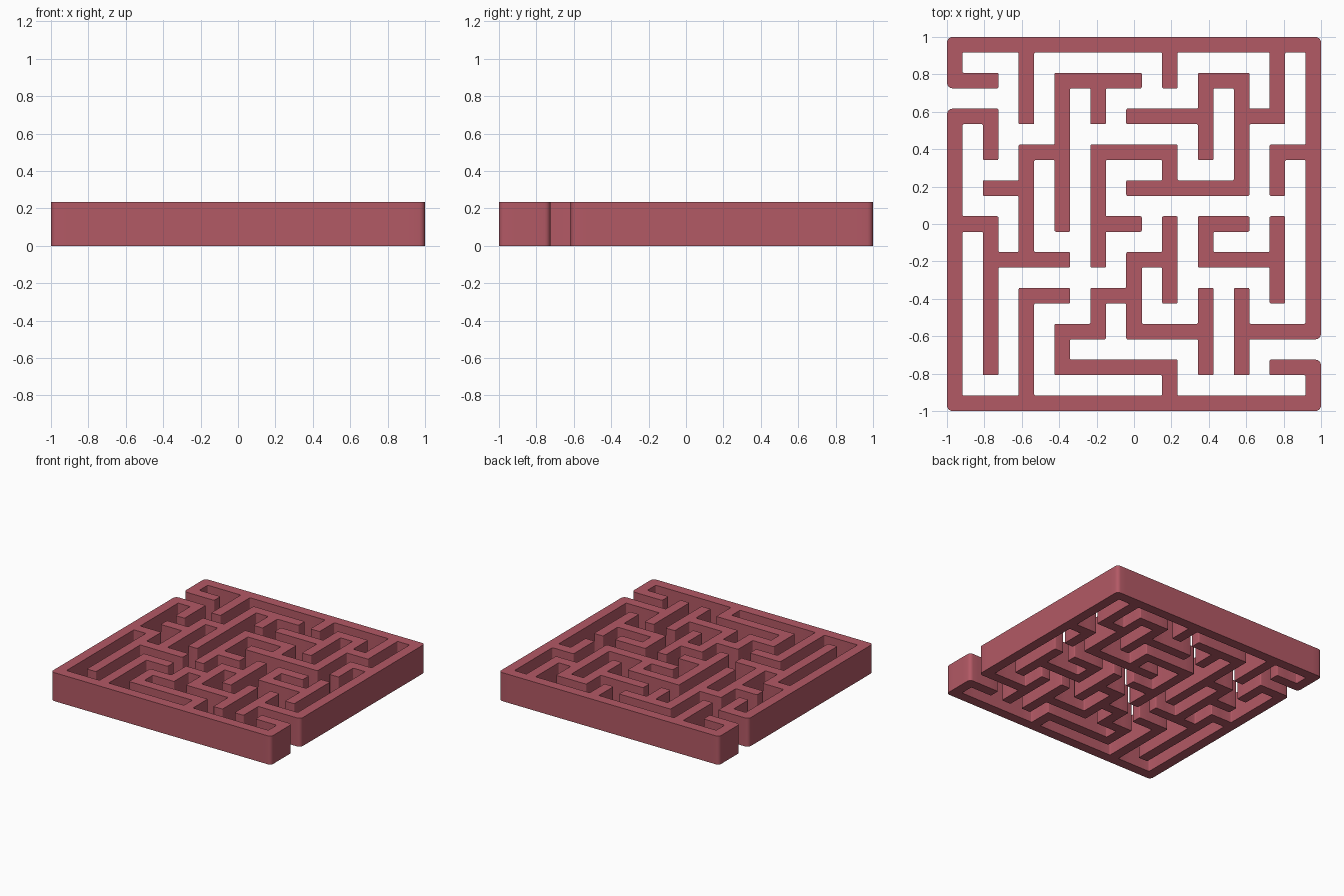
import bpy, bmesh

if "Cube" in bpy.data.objects:
    bpy.data.objects.remove(bpy.data.objects["Cube"])

HEIGHT, THICK = 0.234, 0.083
PITCH = (2 - THICK) / 10

# Wall runs on each grid line, as start/end pairs in hex (A = 10)
ROWS = ["0A", "36 9A", "34 57 8A", "23 45", "13 56 79", "01 45 78",
        "12 58", "23 46 9A", "01 57 89", "01 35 78", "0A"]
COLS = ["08 9A", "15 78", "03 47 8A", "12 59", "23 47 89", "24",
        "01 35 67 9A", "13 45 79", "13 69", "35 67 8A", "01 2A"]


def cells(lines, vertical):
    """Fill the post and link cells covered by the runs."""
    for k, line in enumerate(lines):
        for run in line.split():
            a, b = (2 * int(c, 16) for c in run)
            for t in range(a, b + 1):
                yield (2 * k, t) if vertical else (t, 2 * k)


def coord(i):
    """Edge positions: even = start of a post, odd = end of a post."""
    return -1 + (i // 2) * PITCH + (i % 2) * THICK


filled = sorted(set(cells(ROWS, False)) | set(cells(COLS, True)))

# Floor plan of the walls, then raise it to full height
bm = bmesh.new()
verts = {}


def vert(i, j):
    if (i, j) not in verts:
        verts[i, j] = bm.verts.new((coord(i), coord(j), 0))
    return verts[i, j]


for i, j in filled:
    bm.faces.new([vert(i, j), vert(i + 1, j), vert(i + 1, j + 1), vert(i, j + 1)])
res = bmesh.ops.extrude_face_region(bm, geom=bm.faces[:], use_keep_orig=True)
top = [g for g in res["geom"] if isinstance(g, bmesh.types.BMVert)]
bmesh.ops.translate(bm, verts=top, vec=(0, 0, HEIGHT))
bmesh.ops.recalc_face_normals(bm, faces=bm.faces[:])


def round_corners(outer, radius):
    """Round upright edges, either on the outer frame or inside the maze."""
    edges = []
    for e in bm.edges:
        a, b = (v.co for v in e.verts)
        if abs(a.z - b.z) < 0.1 or len(e.link_faces) != 2:
            continue
        if e.calc_face_angle(0) > 1.5 and (abs(a.x) > 0.999) == outer:
            edges.append(e)
    bmesh.ops.bevel(bm, geom=edges, offset=radius, segments=4, profile=0.5,
                    affect='EDGES', clamp_overlap=True)


round_corners(True, 0.03)
round_corners(False, 0.007)

mesh = bpy.data.meshes.new("maze_walls")
bm.to_mesh(mesh)
bm.free()
maze = bpy.data.objects.new("maze_walls", mesh)
bpy.context.collection.objects.link(maze)

# Dusty red finish
red = bpy.data.materials.new("dusty_red")
red.diffuse_color = (0.45, 0.10, 0.13, 1)
red.use_nodes = True
red.node_tree.nodes["Principled BSDF"].inputs["Base Color"].default_value = red.diffuse_color
mesh.materials.append(red)

bpy.context.view_layer.objects.active = maze
maze.select_set(True)
bpy.ops.object.shade_smooth_by_angle()
